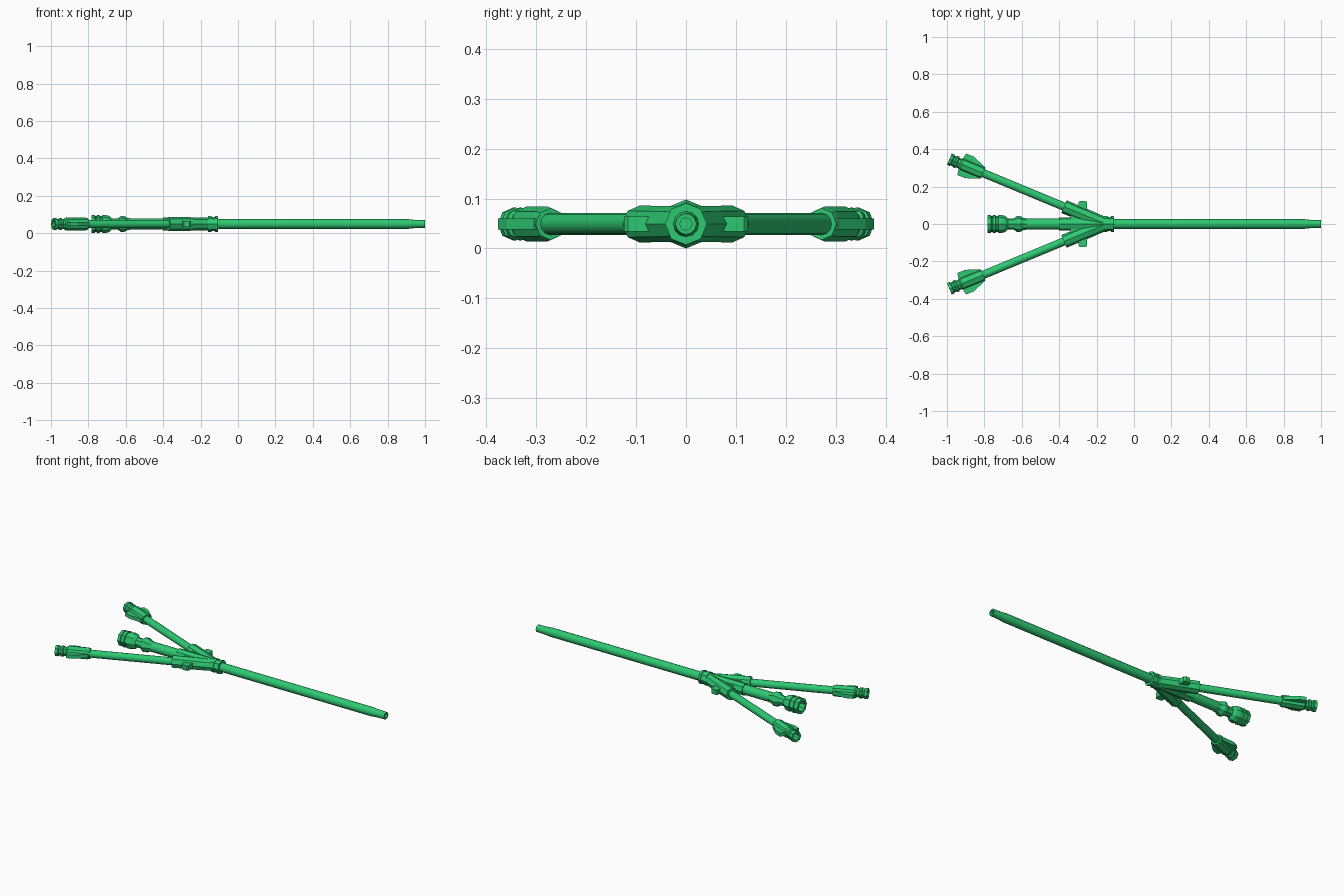
import bpy, bmesh
from math import sin, cos, pi, radians
from mathutils import Matrix, Vector

if "Cube" in bpy.data.objects:
    bpy.data.objects.remove(bpy.data.objects["Cube"])

CZ = 0.049          # height of all tube axes
HUB_X = -0.15       # point where the branches meet
SPREAD = radians(22.5)

green = bpy.data.materials.new("green_plastic")
green.diffuse_color = (0.027, 0.58, 0.17, 1)
green.use_nodes = True
green.node_tree.nodes["Principled BSDF"].inputs["Base Color"].default_value = green.diffuse_color


def finish(name, bm, frame, smooth=None):
    bmesh.ops.remove_doubles(bm, verts=bm.verts, dist=1e-5)
    bmesh.ops.recalc_face_normals(bm, faces=bm.faces)
    mesh = bpy.data.meshes.new(name)
    bm.to_mesh(mesh)
    bm.free()
    mesh.materials.append(green)
    ob = bpy.data.objects.new(name, mesh)
    bpy.context.collection.objects.link(ob)
    ob.matrix_world = frame
    if smooth:
        bpy.ops.object.select_all(action='DESELECT')
        ob.select_set(True)
        bpy.context.view_layer.objects.active = ob
        bpy.ops.object.shade_smooth_by_angle(angle=radians(smooth))
    return ob


def lathe(name, profile, frame, sides=8, smooth=None):
    """Turn (distance, radius) points around the local x axis."""
    bm = bmesh.new()
    rings = []
    for d, r in profile:
        rings.append([bm.verts.new((d, r * cos(2 * pi * i / sides), r * sin(2 * pi * i / sides)))
                      for i in range(sides)])
    for a, b in zip(rings, rings[1:]):
        for i in range(sides):
            j = (i + 1) % sides
            bm.faces.new((a[i], a[j], b[j], b[i]))
    return finish(name, bm, frame, smooth)


def plate(name, outline, thickness, frame):
    """Extrude a flat outline, centred on the local xy plane."""
    bm = bmesh.new()
    face = bm.faces.new([bm.verts.new((x, y, -thickness / 2)) for x, y in outline])
    res = bmesh.ops.extrude_face_region(bm, geom=[face])
    top = [v for v in res['geom'] if isinstance(v, bmesh.types.BMVert)]
    bmesh.ops.translate(bm, verts=top, vec=(0, 0, thickness))
    return finish(name, bm, frame)


def frame_at(angle):
    return Matrix.Translation((HUB_X, 0, CZ)) @ Matrix.Rotation(angle, 4, 'Z')


forward, back = frame_at(0), frame_at(pi)

# long main tube with tapered, open tip
lathe("main_tube", [(0, 0), (0, 0.026), (1.06, 0.026), (1.09, 0.0225), (1.15, 0.021),
                    (1.15, 0.012), (1.05, 0.012), (1.05, 0)], forward, 12, 50)

# grooved collar at the front of the hub
lathe("hub_collar", [(-0.01, 0), (-0.01, 0.042), (0.008, 0.042), (0.008, 0.037), (0.027, 0.037),
                     (0.027, 0.042), (0.042, 0.042), (0.042, 0)], forward)

# central hub sleeve, tube and connector
lathe("centre_sleeve", [(0, 0), (0, 0.036), (0.25, 0.036), (0.25, 0)], back)
lathe("centre_tube", [(0.2, 0), (0.2, 0.029), (0.45, 0.029), (0.45, 0)], back, 12, 50)
lathe("centre_connector", [(0.42, 0), (0.42, 0.03), (0.44, 0.032), (0.46, 0.043), (0.475, 0.043),
                           (0.495, 0.029), (0.525, 0.029), (0.54, 0.043), (0.56, 0.049),
                           (0.575, 0.049), (0.577, 0.043), (0.588, 0.043), (0.59, 0.049),
                           (0.604, 0.049), (0.606, 0.043), (0.613, 0.043), (0.615, 0.047),
                           (0.633, 0.047), (0.633, 0.031), (0.57, 0.024), (0.57, 0)], back)

# suture wing across the hub, with rounded ends
half, reach = 0.023, 0.124
wing = [(0.125 + sx * x, sy * y)
        for sy, order in ((1, 1), (-1, -1))
        for sx, x, y in [(-1, half, reach - 0.008), (-1, half - 0.008, reach),
                         (1, half - 0.008, reach), (1, half, reach - 0.008)][::order]]
plate("suture_wing", wing, 0.03, back)

# thin web filling the fork between the sleeves
plate("hub_web", [(0.0, -0.02), (0.19, -0.075), (0.19, 0.075), (0.0, 0.02)], 0.04, back)

# two mirrored side branches
for side, s in (("left", -1), ("right", 1)):
    f = frame_at(pi + s * SPREAD)
    lathe(side + "_sleeve", [(0, 0), (0, 0.034), (0.1, 0.036), (0.243, 0.037), (0.243, 0)], f)
    lathe(side + "_tube", [(0.2, 0), (0.2, 0.022), (0.75, 0.022), (0.75, 0)], f, 12, 50)
    lathe(side + "_connector", [(0.71, 0), (0.71, 0.032), (0.725, 0.035), (0.835, 0.035),
                                (0.845, 0.027), (0.858, 0.027), (0.862, 0.033), (0.872, 0.033),
                                (0.876, 0.028), (0.886, 0.028), (0.89, 0.033), (0.906, 0.033),
                                (0.906, 0.021), (0.86, 0.017), (0.86, 0)], f)
    upper = [(0.715, 0.034), (0.79, 0.062), (0.835, 0.062), (0.84, 0.03)]
    plate(side + "_connector_fins", upper + [(x, -y) for x, y in reversed(upper)], 0.022, f)
